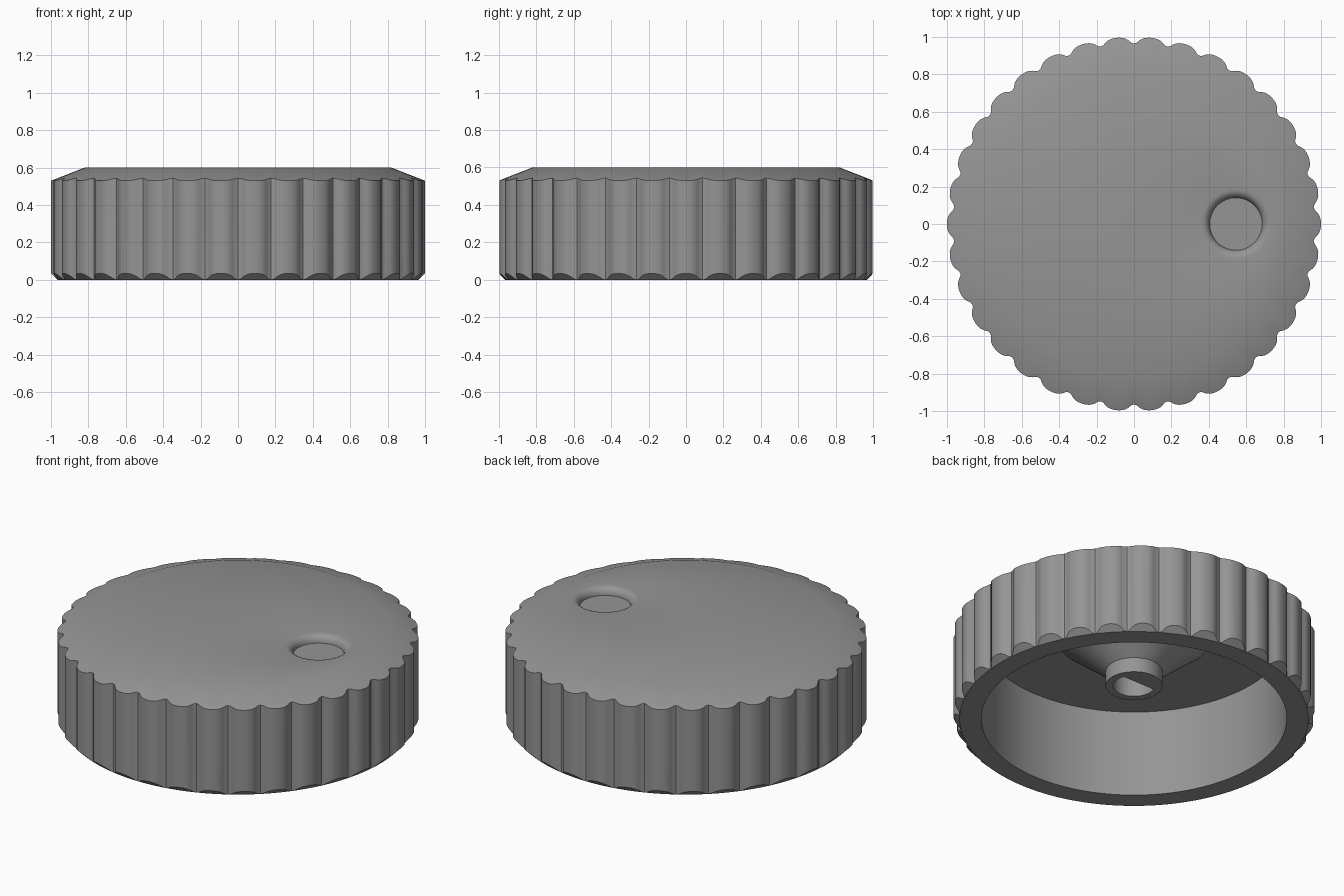
import bpy, bmesh, math

if "Cube" in bpy.data.objects:
    bpy.data.objects.remove(bpy.data.objects["Cube"])

FLUTES, STEPS = 34, 12
N = FLUTES * STEPS
GREY = bpy.data.materials.new("grey plastic")
GREY.diffuse_color = (0.30, 0.30, 0.30, 1)
GREY.use_nodes = True
GREY.node_tree.nodes["Principled BSDF"].inputs["Base Color"].default_value = GREY.diffuse_color

# depth of half a flute, from its centre to the crest of the grip lobe
DEPTH = [0.035, 0.030, 0.017, 0.008, 0.003, 0.001, 0.0]


def flute_radius(i):
    k = i % STEPS
    return 1.0 - DEPTH[min(k, STEPS - k)]


def angle(i):
    return math.pi / 2 + 2 * math.pi * i / N


def ring(r, z, cx=0.0, flat=None):
    """Circle of points; 'flat' cuts it off in y to make a D shape."""
    pts = []
    for i in range(N):
        x, y = cx + r * math.cos(angle(i)), r * math.sin(angle(i))
        pts.append((x, y if flat is None else min(y, flat), z))
    return pts


def fluted_ring(height):
    """Fluted outline whose height depends on the local radius."""
    pts = []
    for i in range(N):
        r = flute_radius(i)
        pts.append((r * math.cos(angle(i)), r * math.sin(angle(i)), height(r)))
    return pts


def skin(name, rings, cap_start=True, cap_end=True):
    """Bridge successive rings into one surface and cap its ends."""
    bm = bmesh.new()
    loops = [[bm.verts.new(p) for p in pts] for pts in rings]
    for a, b in zip(loops, loops[1:]):
        for i in range(N):
            j = (i + 1) % N
            bm.faces.new((a[i], a[j], b[j], b[i]))
    if cap_start:
        bm.faces.new(loops[0])
    if cap_end:
        bm.faces.new(loops[-1])
    bmesh.ops.remove_doubles(bm, verts=bm.verts, dist=0.0002)
    bmesh.ops.recalc_face_normals(bm, faces=bm.faces)
    mesh = bpy.data.meshes.new(name)
    bm.to_mesh(mesh)
    bm.free()
    mesh.materials.append(GREY)
    obj = bpy.data.objects.new(name, mesh)
    bpy.context.collection.objects.link(obj)
    bpy.ops.object.select_all(action='DESELECT')
    bpy.context.view_layer.objects.active = obj
    obj.select_set(True)
    bpy.ops.object.shade_smooth_by_angle(angle=math.radians(32))
    return obj


# hollow fluted knob with a finger dimple and rounded dimple lip
LIP = 0.045
dimple = []
for s in range(7):
    t = math.pi / 2 * s / 6
    dimple.append(ring(0.185 - LIP * math.sin(t), 0.6 - LIP * (1 - math.cos(t)), 0.545))
skin("knob_body", dimple[::-1] + [
    ring(0.82, 0.6),
    fluted_ring(lambda r: 0.6 - 0.39 * (r - 0.82)),
    fluted_ring(lambda r: r - 0.965),
    ring(0.965, 0.0),
    ring(0.845, 0.0),
    ring(0.845, 0.53),
])

# conical shaft socket with a D-shaped bore
skin("shaft_socket", [
    ring(0.44, 0.535),
    ring(0.157, 0.30),
    ring(0.157, 0.21),
    ring(0.115, 0.21, flat=0.04),
    ring(0.115, 0.52, flat=0.04),
])
